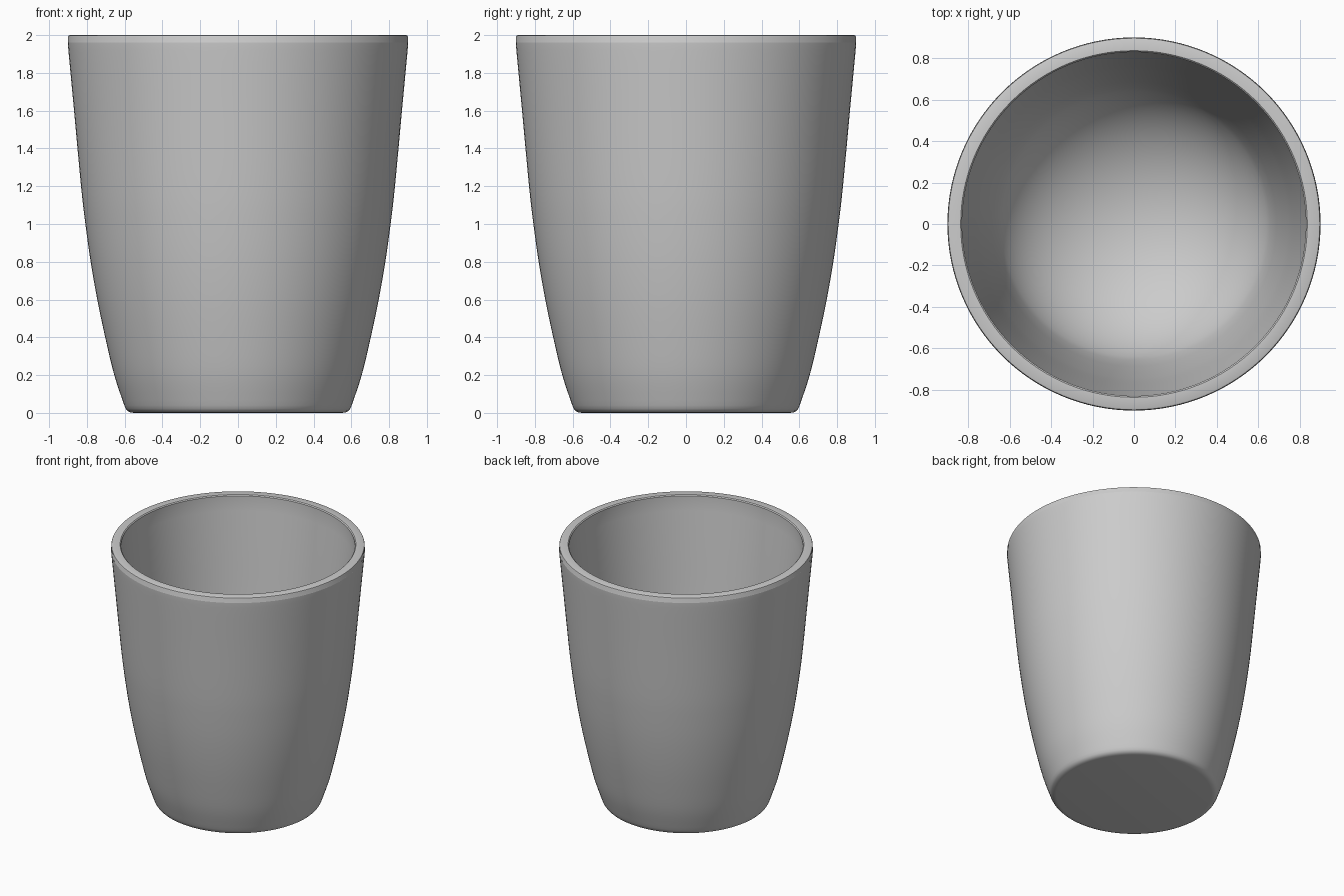
import bpy, bmesh, math

if "Cube" in bpy.data.objects:
    bpy.data.objects.remove(bpy.data.objects["Cube"])

SIDES = 128

def resample(pts, n):
    """Smooth Catmull-Rom curve through the (radius, height) points."""
    p = [pts[0]] + pts + [pts[-1]]
    out = []
    for i in range(1, len(p) - 2):
        for k in range(n):
            t = k / n
            out.append(tuple(0.5 * (2 * b + (c - a) * t + (2 * a - 5 * b + 4 * c - d) * t * t
                       + (3 * b - a - 3 * c + d) * t ** 3)
                       for a, b, c, d in zip(p[i - 1], p[i], p[i + 1], p[i + 2])))
    return out + [pts[-1]]

# rounded foot and outer wall
foot = [(0, 0), (0.55, 0), (0.568, 0.002), (0.584, 0.010), (0.594, 0.022)]
outer = resample([(0.602, 0.04), (0.655, 0.2), (0.703, 0.4), (0.745, 0.6), (0.780, 0.8),
                  (0.808, 1.0), (0.831, 1.2), (0.868, 1.6), (0.898, 1.92), (0.90, 1.96)], 4)
# flat rim with small softened edges
rim = [(0.90, 1.99), (0.897, 1.997), (0.89, 2.0), (0.837, 2.0), (0.83, 1.993)]
# inner wall running down into a bowl-shaped floor
inner = resample([(0.83, 1.94), (0.798, 1.6), (0.761, 1.2), (0.738, 1.0),
                  (0.71, 0.8), (0.685, 0.65)], 4)
bowl = [(0.68 * math.sin(math.radians(a)), 0.65 - 0.55 * math.cos(math.radians(a)))
        for a in range(75, -1, -5)]
profile = foot + outer + rim + inner + bowl

# spin the profile into a closed cup
bm = bmesh.new()
rings = []
for r, z in profile:
    if r < 1e-5:
        rings.append([bm.verts.new((0, 0, z))] * SIDES)
    else:
        rings.append([bm.verts.new((r * math.cos(2 * math.pi * i / SIDES),
                                    r * math.sin(2 * math.pi * i / SIDES), z))
                      for i in range(SIDES)])
for a, b in zip(rings, rings[1:]):
    for i in range(SIDES):
        j = (i + 1) % SIDES
        bm.faces.new(list(dict.fromkeys((a[i], a[j], b[j], b[i]))))
bmesh.ops.recalc_face_normals(bm, faces=bm.faces)
mesh = bpy.data.meshes.new("cup")
bm.to_mesh(mesh)
bm.free()
cup = bpy.data.objects.new("cup", mesh)
bpy.context.collection.objects.link(cup)
bpy.context.view_layer.objects.active = cup
cup.select_set(True)
bpy.ops.object.shade_smooth_by_angle(angle=math.radians(35))
